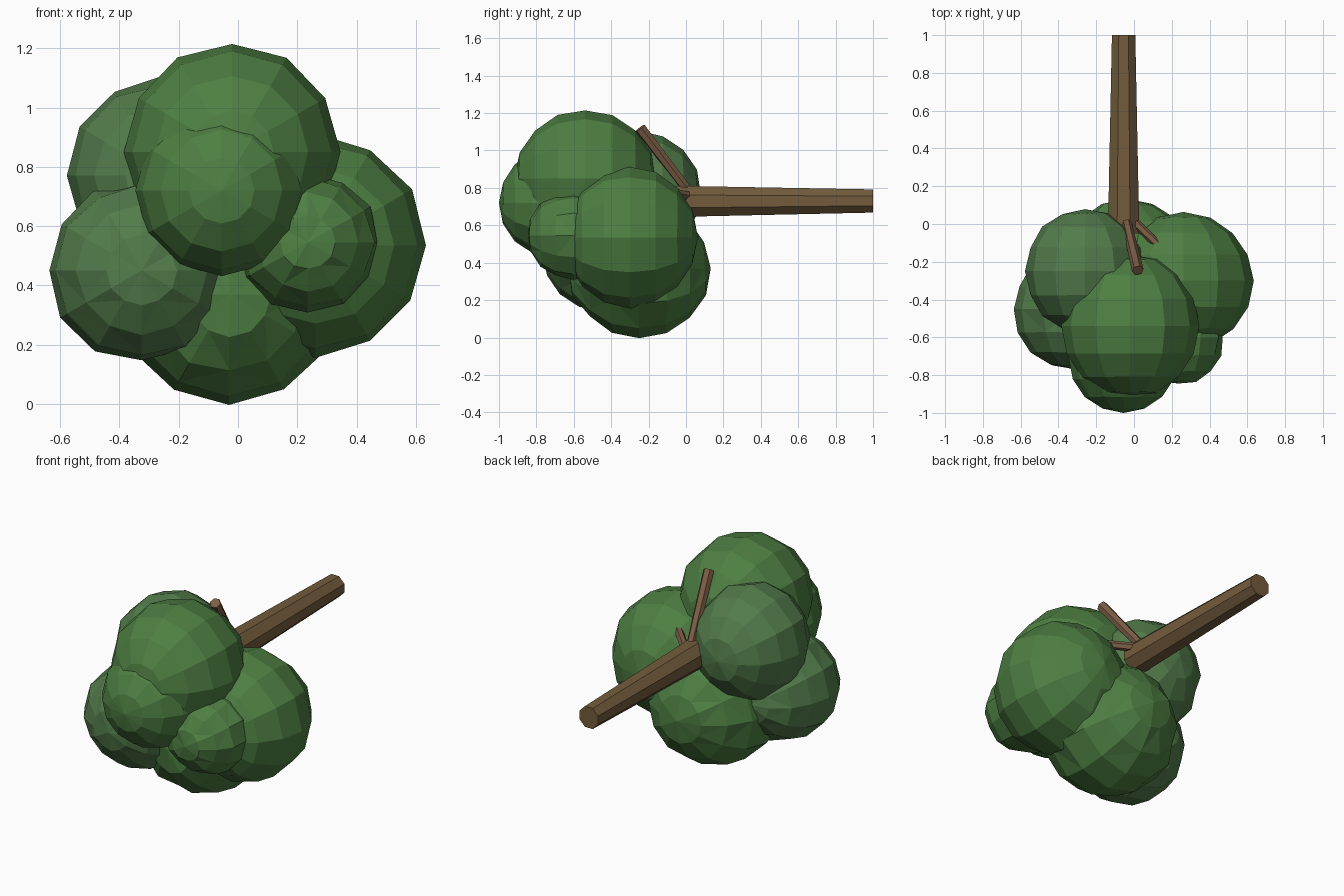
import bpy, bmesh, math, random
from mathutils import Vector, Matrix

if "Cube" in bpy.data.objects:
    bpy.data.objects.remove(bpy.data.objects["Cube"])

random.seed(4)


def material(name, rgb):
    m = bpy.data.materials.new(name)
    m.diffuse_color = (*rgb, 1)
    m.use_nodes = True
    m.node_tree.nodes["Principled BSDF"].inputs["Base Color"].default_value = m.diffuse_color
    return m


bark = material("bark", (0.17, 0.105, 0.045))
twig = material("twig_bark", (0.20, 0.11, 0.06))
leaf = material("leaf", (0.075, 0.21, 0.055))
pale = material("pale_leaf", (0.085, 0.20, 0.07))


def add_object(name, bm, mat):
    me = bpy.data.meshes.new(name)
    bm.to_mesh(me)
    bm.free()
    me.materials.append(mat)
    ob = bpy.data.objects.new(name, me)
    bpy.context.collection.objects.link(ob)
    return ob


def tapered_limb(name, start, end, r1, r2, sides, mat):
    a, b = Vector(start), Vector(end)
    d = b - a
    bm = bmesh.new()
    bmesh.ops.create_cone(bm, cap_ends=True, segments=sides,
                          radius1=r1, radius2=r2, depth=d.length)
    spin = Matrix.Rotation(math.pi / sides, 4, 'Z')
    turn = d.to_track_quat('Z', 'Y').to_matrix().to_4x4()
    bm.transform(Matrix.Translation((a + b) / 2) @ turn @ spin)
    return add_object(name, bm, mat)


def leaf_clump(name, centre, radii, jitter, mat):
    # Low-poly sphere with its poles along y, slightly roughened
    bm = bmesh.new()
    bmesh.ops.create_uvsphere(bm, u_segments=12, v_segments=8, radius=1)
    for v in bm.verts:
        v.co *= 1 + random.uniform(-jitter, jitter)
    if jitter > 0.02:
        bmesh.ops.triangulate(bm, faces=bm.faces[:])
    bm.transform(Matrix.Translation(centre) @ Matrix.Diagonal((*radii, 1))
                 @ Matrix.Rotation(math.pi / 2, 4, 'X'))
    return add_object(name, bm, mat)


# Trunk and branches
tapered_limb("trunk", (-0.055, -0.05, 0.728), (-0.055, 1.0, 0.73), 0.09, 0.067, 8, bark)
tapered_limb("upper_branch", (-0.045, 0.03, 0.76), (0.02, -0.245, 1.12), 0.026, 0.031, 6, twig)
tapered_limb("side_branch", (-0.03, 0.04, 0.75), (0.2, -0.18, 0.8), 0.026, 0.022, 6, twig)

# Foliage clumps: name, centre, radii, roughness, material
clumps = [
    ("foliage", (-0.02, -0.54, 0.85), (0.365, 0.38, 0.365), 0.01, leaf),
    ("front_foliage", (-0.055, -0.71, 0.72), (0.29, 0.29, 0.29), 0.005, leaf),
    ("right_foliage", (0.262, -0.30, 0.535), (0.372, 0.36, 0.375), 0.012, leaf),
    ("bottom_foliage", (-0.03, -0.25, 0.37), (0.37, 0.38, 0.37), 0.025, leaf),
    ("left_foliage", (-0.325, -0.45, 0.45), (0.31, 0.32, 0.31), 0.025, pale),
    ("upper_left_foliage", (-0.26, -0.25, 0.77), (0.315, 0.33, 0.33), 0.015, pale),
    ("small_right_foliage", (0.235, -0.60, 0.545), (0.24, 0.25, 0.235), 0.025, leaf),
]
crown, *others = [leaf_clump(*c) for c in clumps]

# Fuse the clumps into one outer shell
for ob in others:
    if ob.data.materials[0] not in crown.data.materials[:]:
        crown.data.materials.append(ob.data.materials[0])
    mod = crown.modifiers.new(ob.name, 'BOOLEAN')
    mod.operation = 'UNION'
    mod.solver = 'EXACT'
    mod.material_mode = 'TRANSFER'
    mod.object = ob
    ob.hide_render = True
fused = bpy.data.meshes.new_from_object(
    crown.evaluated_get(bpy.context.evaluated_depsgraph_get()))
crown.modifiers.clear()
crown.data = fused
for ob in others:
    bpy.data.objects.remove(ob)
